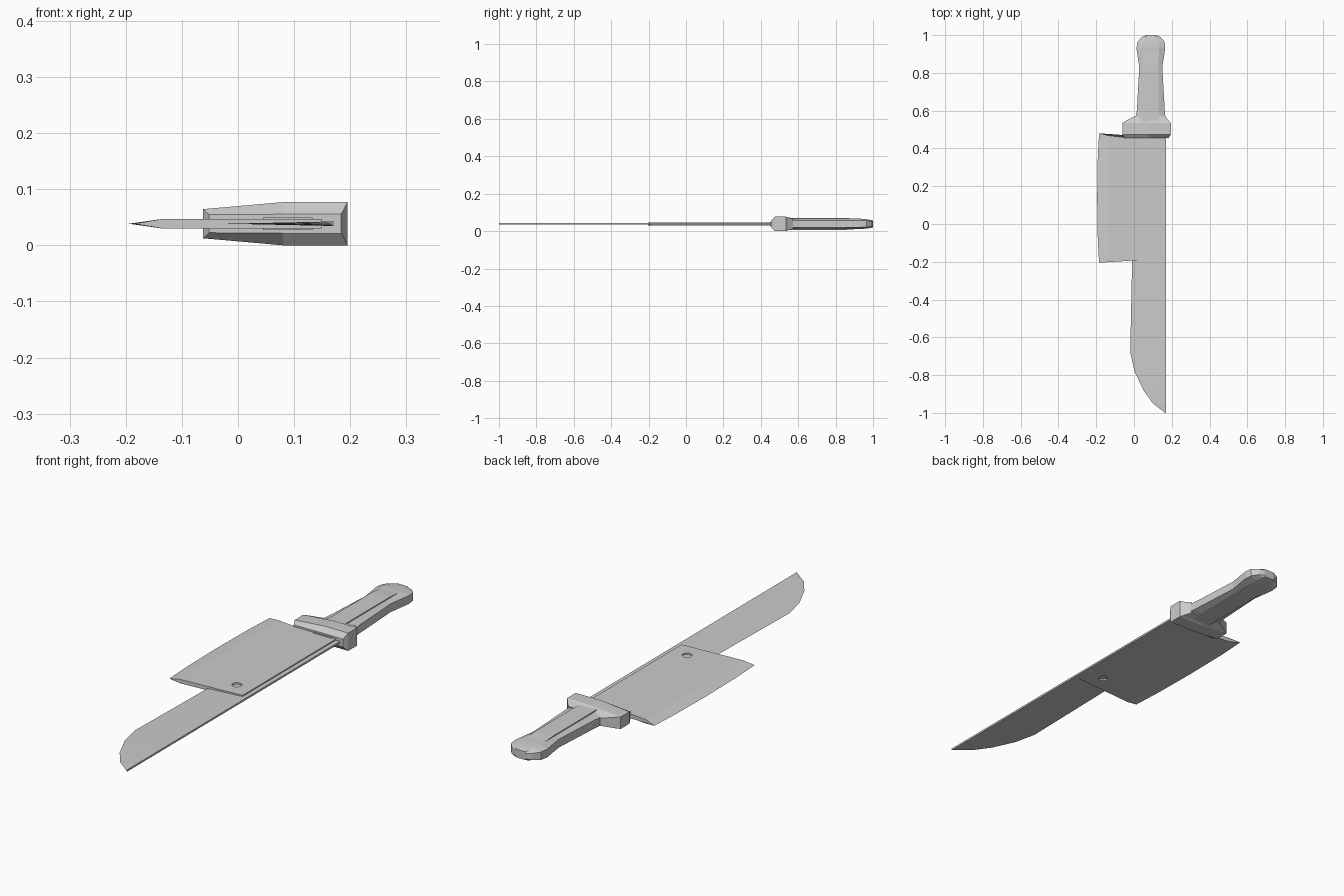
import bpy

if "Cube" in bpy.data.objects:
    bpy.data.objects.remove(bpy.data.objects["Cube"])

ZC = 0.0385  # mid plane of the whole knife


def loft(name, rings):
    """Skin closed rings of equal length and cap both ends."""
    n = len(rings[0])
    verts = [p for r in rings for p in r]
    faces = [[i * n + j, i * n + (j + 1) % n, (i + 1) * n + (j + 1) % n, (i + 1) * n + j]
             for i in range(len(rings) - 1) for j in range(n)]
    faces += [list(range(n))[::-1], [(len(rings) - 1) * n + j for j in range(n)]]
    me = bpy.data.meshes.new(name)
    me.from_pydata(verts, [], faces)
    ob = bpy.data.objects.new(name, me)
    ob.location.z = ZC
    bpy.context.collection.objects.link(ob)
    # consistent outward normals
    import bmesh
    bm = bmesh.new()
    bm.from_mesh(me)
    bmesh.ops.recalc_face_normals(bm, faces=bm.faces)
    bm.to_mesh(me)
    bm.free()
    return ob


def sym(y, upper):
    """Ring at y from its upper (x, z) half, mirrored below the mid plane."""
    return [(x, y, z) for x, z in upper] + [(x, y, -z) for x, z in reversed(upper)]


# long narrow blade: wedge from spine to cutting edge
edge = [(-1.0, 0.166), (-0.95, 0.10), (-0.88, 0.05), (-0.78, 0.003),
        (-0.68, -0.02), (-0.2, -0.01), (0.48, 0.0)]
loft("long_blade", [[(0.17, y, 0.004), (0.17, y, -0.004), (e, y, 0)] for y, e in edge])

# cleaver blade: flat slab with bevelled, slightly bowed edge
H = 0.0085
rings = []
for t, e in [(0, -0.185), (0.2, -0.192), (0.5, -0.195), (0.8, -0.192), (1, -0.185)]:
    def pt(x, top, z):
        bottom = -0.193 + 0.065 * x
        return (x, bottom + (top - bottom) * t, z)
    up = [(-0.135, 0.468), (-0.04, 0.457), (0.15, 0.457)]
    rings.append([pt(e, 0.48, 0)] + [pt(x, v, H) for x, v in up]
                 + [pt(x, v, -H) for x, v in reversed(up)])
cleaver = loft("cleaver_blade", rings)

# hanging hole in the cleaver
bpy.ops.mesh.primitive_cylinder_add(vertices=16, radius=0.02, depth=0.1,
                                    location=(0.075, -0.115, ZC))
cutter = bpy.context.object
cutter.name = "hole_cutter"
cutter.hide_render = True
cutter.display_type = 'WIRE'
mod = cleaver.modifiers.new("hole", 'BOOLEAN')
mod.operation = 'DIFFERENCE'
mod.solver = 'EXACT'
mod.object = cutter

# guard: tapered block, chamfered to the front and sloping into the grip
loft("guard", [sym(y, [(x0, h0), (xm, h1), (x1, h1)]) for y, x0, xm, x1, h0, h1 in [
    (0.455, -0.052, 0.08, 0.184, 0.016, 0.017),
    (0.475, -0.062, 0.08, 0.195, 0.026, 0.0385),
    (0.535, -0.062, 0.08, 0.195, 0.026, 0.0385),
    (0.545, -0.045, 0.08, 0.185, 0.024, 0.034),
    (0.572, 0.005, 0.08, 0.165, 0.017, 0.026)]])

# grip: faceted, waisted, with rounded pommel
loft("grip", [sym(y, [(x0, s), (a, h), (b, h), (x1, s)]) for y, x0, a, b, x1, s, h in [
    (0.53, 0.005, 0.045, 0.13, 0.17, 0.018, 0.028),
    (0.60, 0.015, 0.045, 0.13, 0.163, 0.018, 0.028),
    (0.83, 0.028, 0.045, 0.13, 0.15, 0.018, 0.028),
    (0.93, 0.013, 0.043, 0.132, 0.165, 0.018, 0.028),
    (0.965, 0.018, 0.05, 0.128, 0.162, 0.017, 0.025),
    (0.99, 0.042, 0.06, 0.12, 0.14, 0.014, 0.021),
    (1.0, 0.065, 0.07, 0.11, 0.115, 0.012, 0.018)]])

# raised strip along both faces of the grip, sinking into the pommel
loft("grip_strip", [sym(y, [(0.046, h), (0.129, h)])
                    for y, h in [(0.53, 0.033), (0.85, 0.032), (0.95, 0.025)]])

# tang showing at the front of the guard
loft("tang", [sym(y, [(0.045, 0.011), (0.133, 0.011)]) for y in (0.45, 0.52)])
